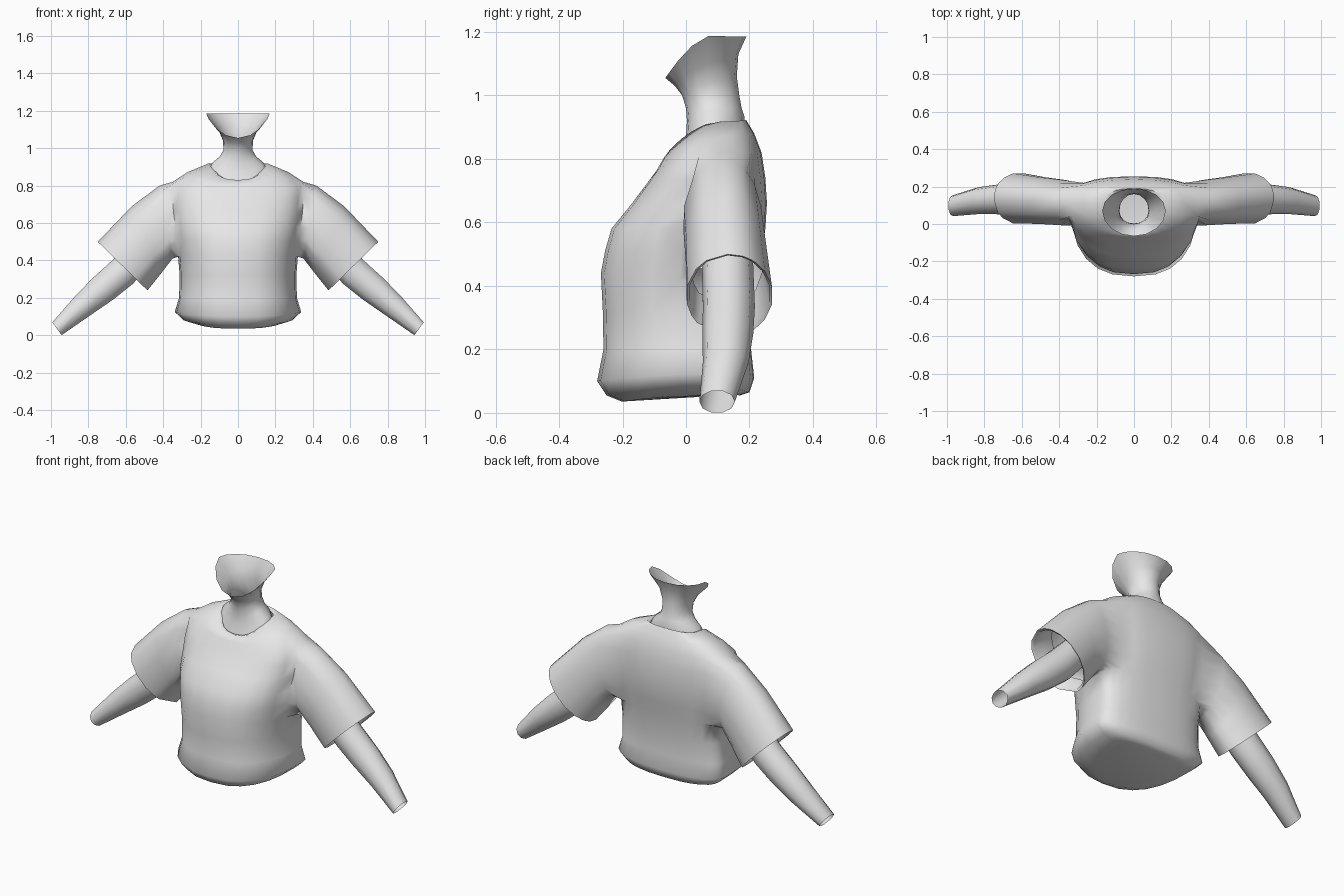
import bpy, bmesh, math
from mathutils import Vector

if "Cube" in bpy.data.objects:
    bpy.data.objects.remove(bpy.data.objects["Cube"])

grey = bpy.data.materials.new("plain grey")
grey.diffuse_color = (0.8, 0.8, 0.8, 1)
grey.use_nodes = True
grey.node_tree.nodes["Principled BSDF"].inputs["Base Color"].default_value = grey.diffuse_color


def finish(bm, name, angle=60):
    bmesh.ops.recalc_face_normals(bm, faces=bm.faces)
    me = bpy.data.meshes.new(name)
    bm.to_mesh(me)
    bm.free()
    me.materials.append(grey)
    ob = bpy.data.objects.new(name, me)
    bpy.context.collection.objects.link(ob)
    bpy.ops.object.select_all(action='DESELECT')
    bpy.context.view_layer.objects.active = ob
    ob.select_set(True)
    bpy.ops.object.shade_smooth_by_angle(angle=math.radians(angle))
    return ob


def power(v, e):
    return math.copysign(abs(v) ** e, v)


def tilted_ring(bm, n, yc, p, zf, zs, zb, w, yf, yb):
    """Rounded ring with its own front, side and back heights."""
    out = []
    for i in range(n):
        a = 2 * math.pi * i / n
        c, s = math.cos(a), math.sin(a)
        end, z_end = (yb, zb) if s > 0 else (yf, zf)
        y = yc + abs(power(s, 2 / p)) * (end - yc)
        z = zs + (z_end - zs) * abs(s) ** 1.5
        out.append(bm.verts.new((power(c, 2 / p) * w, y, z)))
    return out


def bridge(bm, a, b):
    n = len(a)
    return [bm.faces.new((a[i], a[(i + 1) % n], b[(i + 1) % n], b[i]))
            for i in range(n)]


# shirt body: front z, side z, back z, half width, front y, back y
N = 24
BODY = [
    (.035, .06, .055, .22, -.20, .17),
    (.055, .08, .065, .29, -.25, .20),
    (.10, .125, .11, .338, -.28, .215),
    (.20, .20, .20, .315, -.26, .205),
    (.32, .32, .32, .312, -.262, .21),
    (.44, .42, .44, .32, -.268, .225),
    (.51, .50, .51, .335, -.255, .24),
    (.58, .58, .58, .345, -.235, .25),
    (.66, .66, .66, .355, -.17, .255),
    (.72, .74, .74, .36, -.125, .25),
    (.765, .82, .82, .35, -.092, .238),
    (.80, .872, .88, .27, -.072, .215),
    (.83, .918, .922, .16, -.05, .19),
    (.825, .905, .91, .135, -.03, .175),
]
bm = bmesh.new()
rings = [tilted_ring(bm, N, .11, 2.5, *r) for r in BODY]
quads = [bridge(bm, a, b) for a, b in zip(rings, rings[1:])]
bm.faces.new(rings[0])

# sleeves: centre x, centre z, half length of the upright axis (x, z), centre y, half y
SLEEVE = [
    (.385, .605, .035, .195, .115, .125),
    (.49, .51, .078, .18, .125, .128),
    (.617, .37, .133, .13, .137, .137),
    (.612, .375, .124, .121, .137, .128),
    (.52, .475, .085, .145, .127, .115),
]
LOW, HIGH = 5, 10
for side in (1, -1):
    # ring columns around the arm opening, from front to back
    cols = [(k if side > 0 else N // 2 - k) % N for k in range(-1, 4)]
    loop = ([rings[LOW][c] for c in cols]
            + [rings[r][cols[-1]] for r in range(LOW + 1, HIGH)]
            + [rings[HIGH][c] for c in reversed(cols)]
            + [rings[r][cols[0]] for r in range(HIGH - 1, LOW, -1)])
    inside = {rings[r][c] for r in range(LOW, HIGH + 1) for c in cols}
    hole = [f for f in bm.faces if len(f.verts) == 4 and all(v in inside for v in f.verts)]
    bmesh.ops.delete(bm, geom=hole, context='FACES')
    turn = [math.atan2((v.co.z - .62) / .2, (v.co.y - .115) / .12) for v in loop]
    prev = loop
    for cx, cz, ux, uz, cy, hy in SLEEVE:
        ring = [bm.verts.new((side * (cx + ux * math.sin(a)), cy + hy * math.cos(a),
                              cz + uz * math.sin(a))) for a in turn]
        bridge(bm, prev, ring)
        prev = ring
bmesh.ops.delete(bm, geom=[v for v in bm.verts if not v.link_faces], context='VERTS')
finish(bm, "shirt", 70)

# neck flaring out towards the jaw, open at the top
NECK = [
    (.81, .88, .89, .16, -.02, .18),
    (.87, .925, .93, .135, .0, .185),
    (.92, .955, .96, .098, .003, .175),
    (.96, .99, 1.0, .078, .0, .168),
    (1.0, 1.04, 1.06, .08, -.012, .16),
    (1.03, 1.10, 1.13, .105, -.035, .165),
    (1.055, 1.187, 1.185, .17, -.065, .19),
]
bm = bmesh.new()
rings = [tilted_ring(bm, 16, .07, 2, *r) for r in NECK]
for a, b in zip(rings, rings[1:]):
    bridge(bm, a, b)
finish(bm, "neck")

# arms: centre x, centre z, upright half axis (x, z), centre y, half y
ARM = [
    (.46, .51, .055, .06, .13, .08),
    (.62, .335, .062, .062, .135, .082),
    (.72, .25, .058, .06, .132, .08),
    (.83, .158, .045, .052, .125, .072),
    (.968, .035, .026, .036, .098, .056),
]
for side, name in ((1, "left_arm"), (-1, "right_arm")):
    bm = bmesh.new()
    prev = None
    for cx, cz, ux, uz, cy, hy in ARM:
        ring = []
        for i in range(10):
            a = 2 * math.pi * i / 10
            ring.append(bm.verts.new((side * (cx + ux * math.sin(a)),
                                      cy + hy * math.cos(a), cz + uz * math.sin(a))))
        if prev:
            bridge(bm, prev, ring)
        prev = ring
    finish(bm, name)
